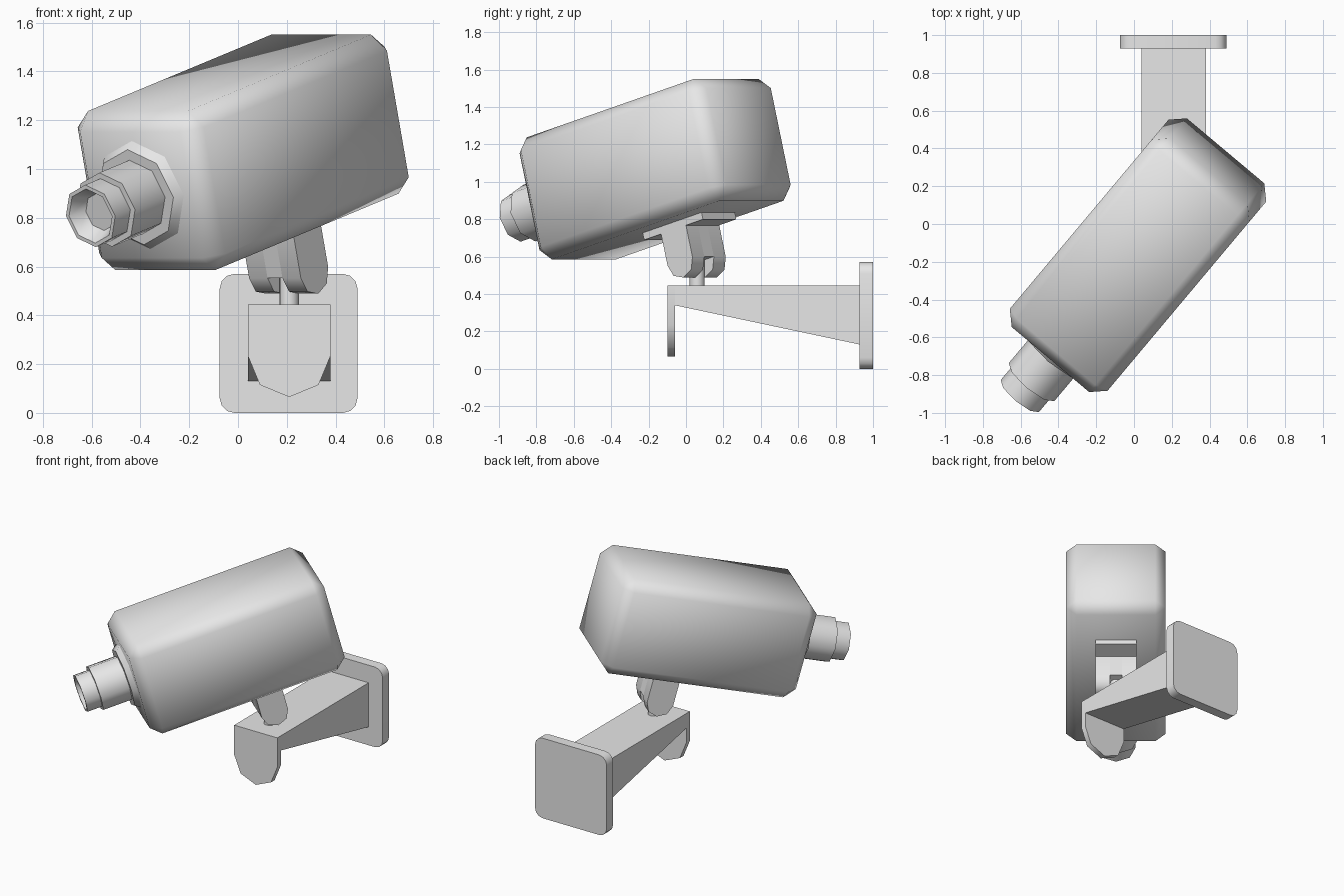
import bpy, bmesh
from math import radians, sin, cos, pi
from mathutils import Matrix, Vector

cube = bpy.data.objects.get("Cube")
if cube:
    bpy.data.objects.remove(cube, do_unlink=True)

GREY = (0.8, 0.8, 0.8, 1)
paint = bpy.data.materials.new("light_grey")
paint.use_nodes = True
paint.diffuse_color = GREY
paint.node_tree.nodes["Principled BSDF"].inputs["Base Color"].default_value = GREY

# Frame of the tilted camera head: x across, y backward, z up, origin at body centre
HEAD = Matrix.Rotation(radians(-40), 4, "Z") @ Matrix.Rotation(radians(15), 4, "X")
HEAD = HEAD @ Matrix.Translation((0.1225, 0.1675, 1.061))
WORLD = Matrix.Identity(4)


def finish(name, bm, frame=WORLD, smooth_angle=46):
    """Turn a bmesh into a painted, shaded object."""
    bmesh.ops.recalc_face_normals(bm, faces=bm.faces)
    mesh = bpy.data.meshes.new(name)
    bm.to_mesh(mesh)
    bm.free()
    mesh.materials.append(paint)
    obj = bpy.data.objects.new(name, mesh)
    obj.matrix_world = frame
    bpy.context.collection.objects.link(obj)
    bpy.ops.object.select_all(action="DESELECT")
    obj.select_set(True)
    bpy.context.view_layer.objects.active = obj
    bpy.ops.object.shade_smooth_by_angle(angle=radians(smooth_angle))
    return obj


def box_mesh(low, high):
    bm = bmesh.new()
    low, high = Vector(low), Vector(high)
    size = Matrix.Diagonal((*(high - low), 1))
    bmesh.ops.create_cube(bm, size=1, matrix=Matrix.Translation((low + high) / 2) @ size)
    return bm


def prism(name, outline, axis, start, end, frame=WORLD):
    """Extrude a 2D outline along the x or y axis."""
    bm = bmesh.new()
    place = (lambda a, b: (start, a, b)) if axis == "x" else (lambda a, b: (a, start, b))
    face = bm.faces.new([bm.verts.new(place(a, b)) for a, b in outline])
    out = bmesh.ops.extrude_face_region(bm, geom=[face])
    step = Vector((end - start, 0, 0)) if axis == "x" else Vector((0, end - start, 0))
    moved = [g for g in out["geom"] if isinstance(g, bmesh.types.BMVert)]
    bmesh.ops.translate(bm, verts=moved, vec=step)
    return finish(name, bm, frame)


def tongue(centre, radius, base, top):
    """Outline with a straight top and a half-octagon bottom."""
    arc = [(centre + radius * cos(pi + i * pi / 4), base + radius * sin(pi + i * pi / 4))
           for i in range(5)]
    return arc + [(centre + radius, top), (centre - radius, top)]


def lathe(name, profile, sides, frame):
    """Turn (radius, y) points about the y axis."""
    bm = bmesh.new()
    rings = []
    for r, y in profile:
        rings.append([bm.verts.new((r * sin(2 * pi * i / sides), y, r * cos(2 * pi * i / sides)))
                      for i in range(sides)])
    for a, b in zip(rings, rings[1:]):
        for i in range(sides):
            j = (i + 1) % sides
            bm.faces.new((a[i], a[j], b[j], b[i]))
    bm.faces.new(rings[0])
    bm.faces.new(rings[-1])
    return finish(name, bm, frame)


# Camera body: chamfered box, softly shaded all over
bm = box_mesh((-0.3375, -0.675, -0.3375), (0.3375, 0.675, 0.3375))
bmesh.ops.bevel(bm, geom=bm.edges[:], offset=0.07, segments=1, affect="EDGES")
finish("camera_body", bm, HEAD, 180)

# Stepped lens with a hollow tip
lathe("lens", [(0.233, -0.67), (0.202, -0.71), (0.157, -0.71), (0.157, -0.908),
               (0.132, -0.908), (0.132, -1.008), (0.115, -1.008), (0.08, -0.94)], 8, HEAD)

# Mounting plate and forked hinge below the body
finish("hinge_plate", box_mesh((-0.1385, -0.06, -0.376), (0.1385, 0.365, -0.33)), HEAD)
cheek = tongue(0.1525, 0.09, -0.551, -0.37)
for side, sign in (("left", 1), ("right", -1)):
    prism(f"hinge_cheek_{side}", cheek, "x", sign * 0.04, sign * 0.1385, HEAD)
finish("hinge_web", box_mesh((-0.04, 0.0625, -0.549), (0.04, 0.2425, -0.37)), HEAD)

# Upright pin joining hinge and bracket
bm = bmesh.new()
bmesh.ops.create_cone(bm, cap_ends=True, segments=16, radius1=0.04, radius2=0.04, depth=0.2,
                      matrix=Matrix.Translation((0.21, 0.06, 0.5)))
finish("pivot_pin", bm)

# Wall bracket: tapered arm and rounded front lip
prism("bracket_arm", [(-0.06, 0.445), (-0.06, 0.34), (0.93, 0.13), (0.93, 0.445)],
      "x", 0.04, 0.38)
prism("bracket_lip", tongue(0.21, 0.17, 0.235, 0.445), "y", -0.1, -0.06)

# Wall plate with rounded corners
bm = box_mesh((-0.075, 0.928, 0), (0.49, 1.0, 0.57))
corners = [e for e in bm.edges if abs(e.verts[0].co.y - e.verts[1].co.y) > 0.01]
bmesh.ops.bevel(bm, geom=corners, offset=0.06, segments=3, profile=0.5, affect="EDGES")
finish("wall_plate", bm)
